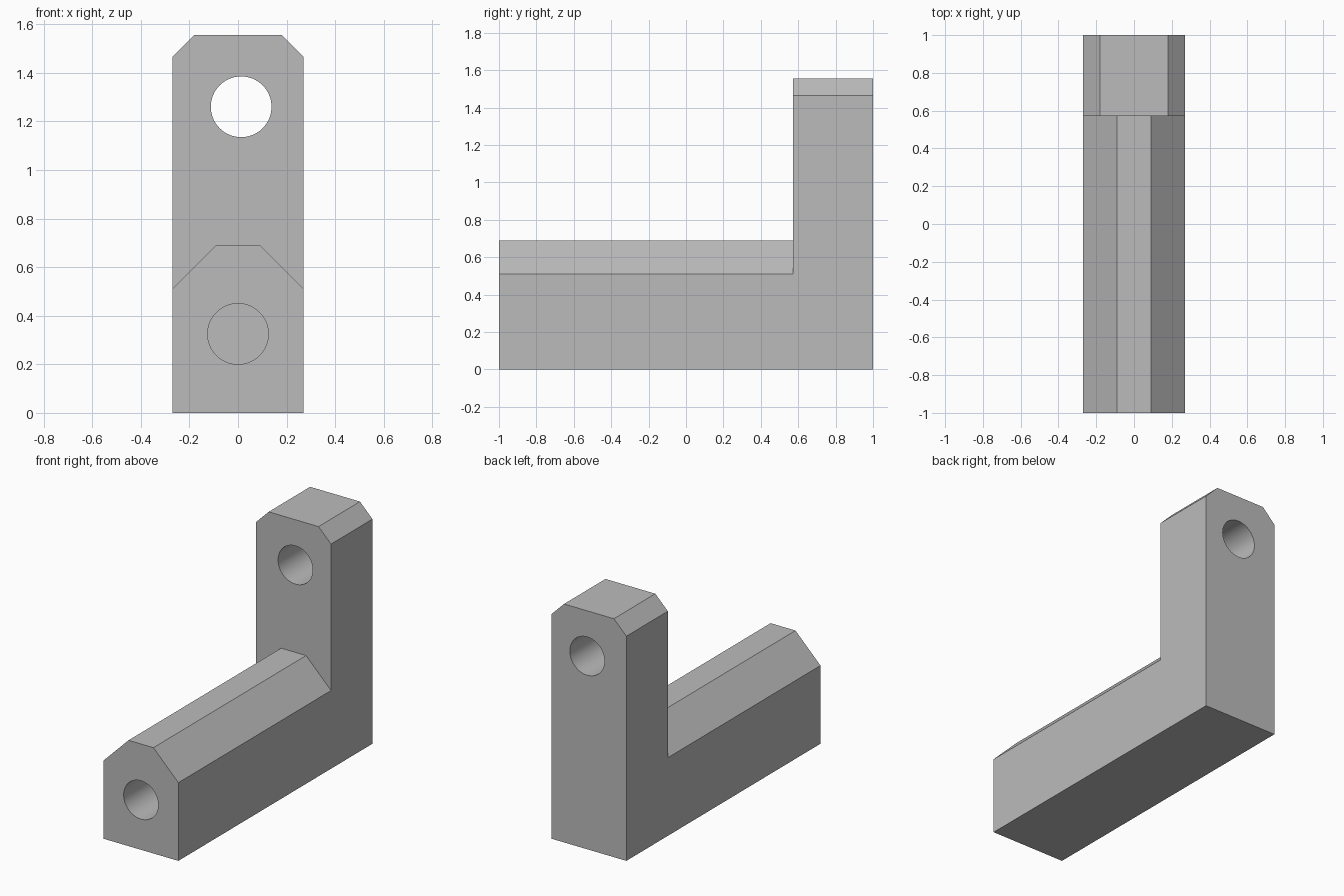
import bpy
import bmesh
import math
from mathutils import Matrix, Vector

HALF_W = 0.27
STEP_Y = 0.573

cube = bpy.data.objects.get("Cube")
if cube:
    bpy.data.objects.remove(cube, do_unlink=True)

grey = bpy.data.materials.new("plain grey")
grey.use_nodes = True
colour = (0.5, 0.5, 0.5, 1)
grey.diffuse_color = colour
grey.node_tree.nodes["Principled BSDF"].inputs["Base Color"].default_value = colour


def make_object(name, bm):
    bmesh.ops.recalc_face_normals(bm, faces=bm.faces)
    mesh = bpy.data.meshes.new(name)
    bm.to_mesh(mesh)
    bm.free()
    mesh.materials.append(grey)
    obj = bpy.data.objects.new(name, mesh)
    bpy.context.collection.objects.link(obj)
    return obj


def chamfered_bar(name, y0, y1, height, chamfer):
    """Rectangular section with chamfered top corners, extruded along y."""
    right = [(HALF_W, 0), (HALF_W, height - chamfer), (HALF_W - chamfer, height)]
    section = right + [(-x, z) for x, z in reversed(right)]
    bm = bmesh.new()
    face = bm.faces.new([bm.verts.new((x, y0, z)) for x, z in section])
    ext = bmesh.ops.extrude_face_region(bm, geom=[face])
    verts = [v for v in ext["geom"] if isinstance(v, bmesh.types.BMVert)]
    bmesh.ops.translate(bm, verts=verts, vec=Vector((0, y1 - y0, 0)))
    return make_object(name, bm)


def hole_cutter(name, x, z, y0, y1, radius=0.125):
    bm = bmesh.new()
    place = Matrix.Translation((x, (y0 + y1) / 2, z)) @ Matrix.Rotation(math.pi / 2, 4, "X")
    bmesh.ops.create_cone(bm, cap_ends=True, segments=64, radius1=radius,
                          radius2=radius, depth=y1 - y0, matrix=place)
    obj = make_object(name, bm)
    obj.hide_render = True
    return obj


def combine(target, other, operation):
    mod = target.modifiers.new(other.name, "BOOLEAN")
    mod.operation = operation
    mod.solver = "EXACT"
    mod.object = other
    bpy.context.view_layer.objects.active = target
    bpy.ops.object.modifier_apply(modifier=mod.name)
    bpy.data.objects.remove(other, do_unlink=True)


# Long bar joined to the upright post as one solid
bracket = chamfered_bar("angle_bracket", -1, STEP_Y, 0.69, 0.18)
post = chamfered_bar("upright_post", STEP_Y, 1, 1.555, 0.09)
combine(bracket, post, "UNION")

# Merge the flush faces where the two parts meet
bm = bmesh.new()
bm.from_mesh(bracket.data)
bmesh.ops.remove_doubles(bm, verts=bm.verts, dist=0.0001)
bmesh.ops.dissolve_limit(bm, angle_limit=0.01, verts=bm.verts, edges=bm.edges)
bm.to_mesh(bracket.data)
bm.free()

# Through hole in the post and blind hole in the front end of the bar
combine(bracket, hole_cutter("post_hole", 0.013, 1.26, 0.4, 1.2), "DIFFERENCE")
combine(bracket, hole_cutter("front_hole", 0, 0.325, -1.2, -0.2), "DIFFERENCE")

# Smooth hole walls, sharp edges elsewhere
bpy.ops.object.select_all(action="DESELECT")
bracket.select_set(True)
bpy.context.view_layer.objects.active = bracket
bpy.ops.object.shade_smooth_by_angle(angle=math.radians(30))
